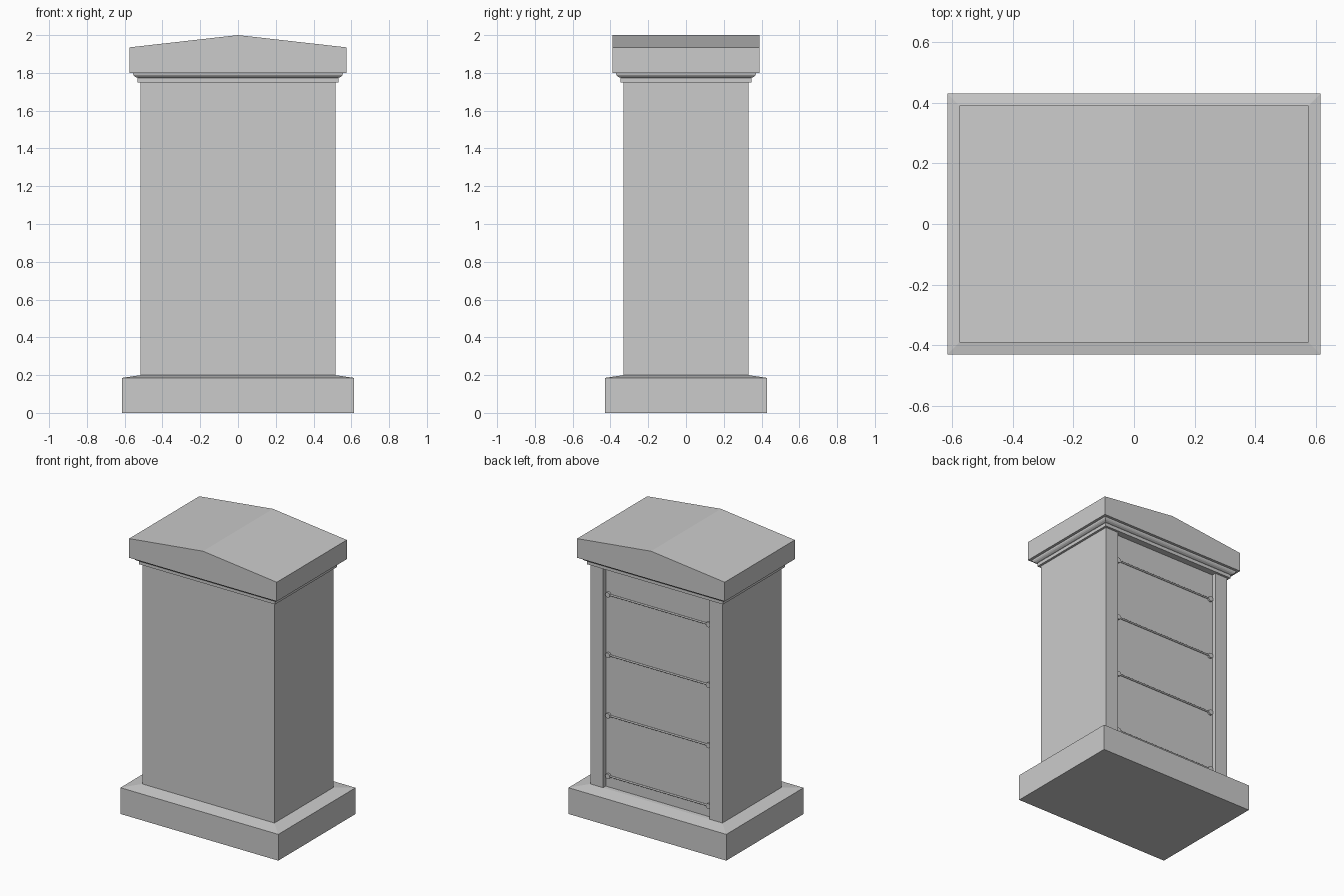
import bpy, bmesh
from math import pi

if "Cube" in bpy.data.objects:
    bpy.data.objects.remove(bpy.data.objects["Cube"])

HX, HY = 0.515, 0.33          # half size of the shaft
RECESS, POST = 0.03, 0.10     # depth of the back recess, width of its side posts


def finish(bm, name):
    bmesh.ops.recalc_face_normals(bm, faces=bm.faces)
    me = bpy.data.meshes.new(name)
    bm.to_mesh(me)
    bm.free()
    ob = bpy.data.objects.new(name, me)
    bpy.context.collection.objects.link(ob)
    return ob


def stepped_block(name, profile):
    """Sweep an (outward offset, z) profile around the shaft rectangle."""
    bm = bmesh.new()
    rings = []
    for o, z in profile:
        x, y = HX + o, HY + o
        rings.append([bm.verts.new(p) for p in
                      ((-x, -y, z), (x, -y, z), (x, y, z), (-x, y, z))])
    for a, b in zip(rings, rings[1:]):
        for i in range(4):
            j = (i + 1) % 4
            bm.faces.new((a[i], a[j], b[j], b[i]))
    bm.faces.new(rings[0][::-1])
    bm.faces.new(rings[-1])
    return finish(bm, name)


def prism(name, points, vec):
    """Extrude a flat outline along a vector."""
    bm = bmesh.new()
    face = bm.faces.new([bm.verts.new(p) for p in points])
    ext = bmesh.ops.extrude_face_region(bm, geom=[face], use_keep_orig=True)
    verts = [v for v in ext["geom"] if isinstance(v, bmesh.types.BMVert)]
    bmesh.ops.translate(bm, verts=verts, vec=vec)
    return finish(bm, name)


def cylinder(name, radius, length, loc, rot):
    bpy.ops.mesh.primitive_cylinder_add(vertices=16, radius=radius, depth=length,
                                        location=loc, rotation=rot)
    ob = bpy.context.object
    ob.name = name
    bpy.ops.object.shade_smooth_by_angle()


# plinth with sloped top
stepped_block("plinth", [(0.10, 0), (0.10, 0.185), (0, 0.20)])

# shaft with shallow recess between two posts on the back
ix, iy = HX - POST, HY - RECESS
outline = [(-HX, -HY), (HX, -HY), (HX, HY), (ix, HY),
           (ix, iy), (-ix, iy), (-ix, HY), (-HX, HY)]
prism("shaft", [(x, y, 0.20) for x, y in outline], (0, 0, 1.55))

# moulding under the cap
stepped_block("cornice", [(0.016, 1.75), (0.016, 1.774), (0.024, 1.776),
                          (0.033, 1.782), (0.039, 1.79), (0.041, 1.80)])

# gabled cap
cx, cy = HX + 0.06, HY + 0.06
prism("cap", [(-cx, -cy, 1.80), (cx, -cy, 1.80), (cx, -cy, 1.935),
              (0, -cy, 2.0), (-cx, -cy, 1.935)], (0, 2 * cy, 0))

# horizontal rails with round end bosses in the recess
for i in range(4):
    z = 0.28 + i * 0.426
    cylinder("rail", 0.006, 0.78, (0, iy + 0.006, z), (0, pi / 2, 0))
    for s in (-1, 1):
        cylinder("rail_boss", 0.018, 0.014, (s * 0.392, iy + 0.007, z), (pi / 2, 0, 0))
